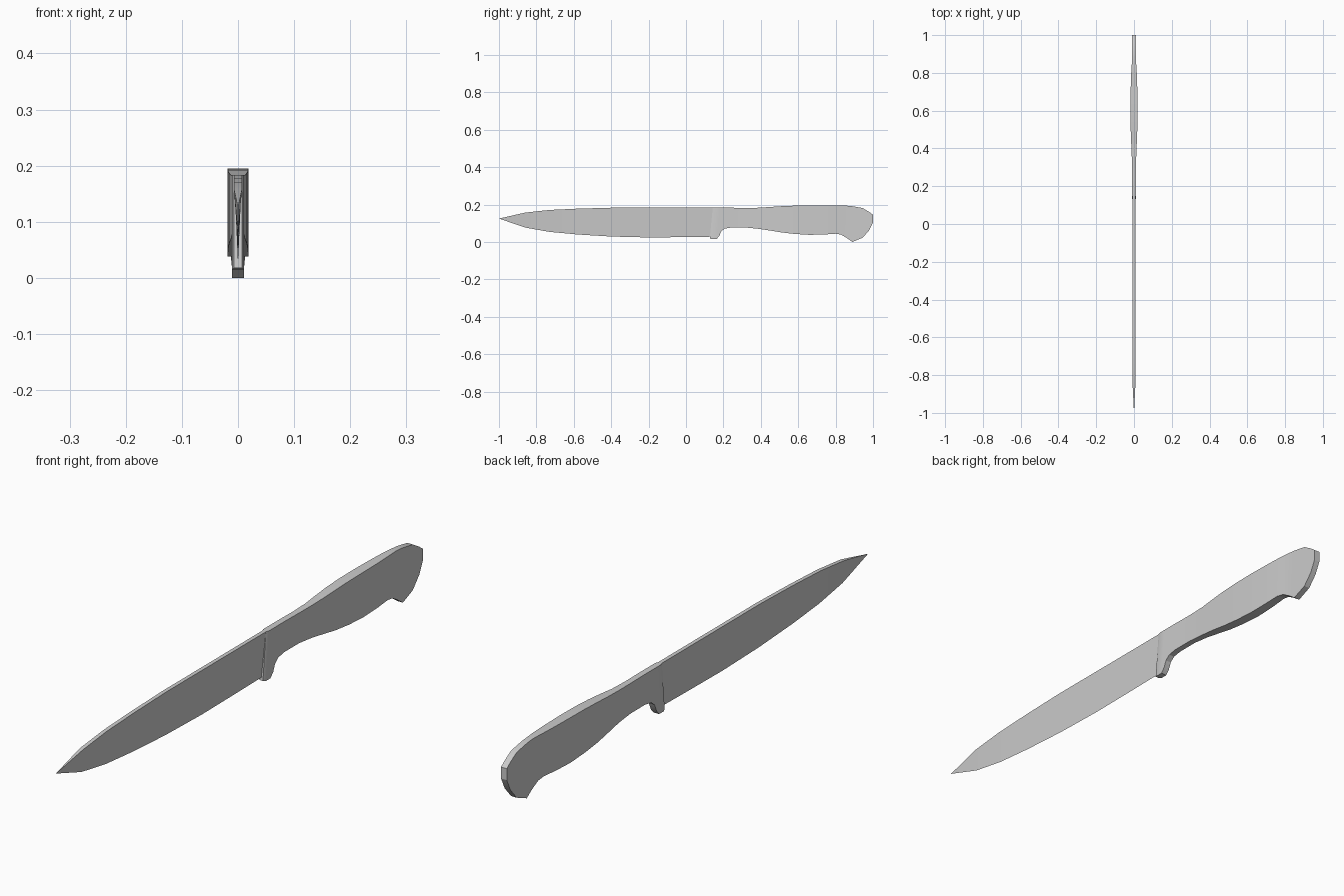
import bpy, bmesh, math

default = bpy.data.objects.get("Cube")
if default:
    bpy.data.objects.remove(default)

# Single plain grey
grey = bpy.data.materials.new("plain grey")
grey.use_nodes = True
colour = (0.6, 0.6, 0.6, 1)
grey.diffuse_color = colour
grey.node_tree.nodes["Principled BSDF"].inputs["Base Color"].default_value = colour


def interpolate(keys, y):
    """Piecewise linear value at y from (y, value) keys."""
    if y <= keys[0][0]:
        return keys[0][1]
    for (y0, v0), (y1, v1) in zip(keys, keys[1:]):
        if y <= y1:
            return v0 + (v1 - v0) * (y - y0) / (y1 - y0)
    return keys[-1][1]


def loft(name, sections, bottom_width, top_width, lean):
    """Skin four-cornered cross-sections (y, bottom z, top z) along the length."""
    bm = bmesh.new()
    rings = []
    for y, low, high in sections:
        wb, wt = bottom_width(y), top_width(y)
        top_y = y + lean(y)
        corners = [(-wb, y, low), (wb, y, low), (wt, top_y, high), (-wt, top_y, high)]
        rings.append([bm.verts.new(c) for c in corners])
    for a, b in zip(rings, rings[1:]):
        for i in range(4):
            j = (i + 1) % 4
            bm.faces.new((a[i], a[j], b[j], b[i]))
    bm.faces.new(rings[0])
    bm.faces.new(rings[-1])
    # Collapse the sharpened edge and the point
    bmesh.ops.remove_doubles(bm, verts=bm.verts, dist=0.0001)
    bmesh.ops.recalc_face_normals(bm, faces=bm.faces)
    mesh = bpy.data.meshes.new(name)
    bm.to_mesh(mesh)
    bm.free()
    mesh.materials.append(grey)
    part = bpy.data.objects.new(name, mesh)
    bpy.context.collection.objects.link(part)
    bpy.ops.object.select_all(action="DESELECT")
    part.select_set(True)
    bpy.context.view_layer.objects.active = part
    bpy.ops.object.shade_smooth_by_angle(angle=math.radians(25))
    return part


# Wedge blade: thick spine, sharp lower edge, tapering to a point
blade_sections = [
    (-1, .125, .125), (-.86, .077, .157), (-.73, .054, .171), (-.58, .04, .178),
    (-.4, .029, .183), (-.2, .024, .183), (0, .026, .183), (.135, .028, .183),
]
spine = [(-1, 0), (-.86, .007), (1, .007)]
loft("blade", blade_sections, lambda y: 0,
     lambda y: interpolate(spine, y),
     lambda y: interpolate([(0, 0), (.135, .015)], y))

# Handle: chamfered slanted front, swelling grip, hooked butt
handle_sections = [
    (.127, .018, .183), (.138, .015, .183), (.163, .015, .183), (.178, .032, .183),
    (.188, .056, .183), (.206, .071, .183), (.24, .077, .183), (.32, .077, .182),
    (.39, .07, .183), (.45, .061, .187), (.51, .051, .191), (.58, .043, .194),
    (.66, .038, .195), (.74, .04, .195), (.8, .044, .195), (.83, .039, .195),
    (.86, .021, .194), (.89, 0, .191), (.945, .023, .181), (.98, .063, .16),
    (1, .105, .145),
]
swell = [(.127, .007), (.138, .011), (.36, .011), (.45, .016), (.53, .0185),
         (.68, .0185), (.78, .016), (.86, .011), (1, .011)]


def grip_width(y):
    return interpolate(swell, y)


loft("handle", handle_sections, grip_width, grip_width,
     lambda y: interpolate([(.163, .016), (.32, 0)], y))
